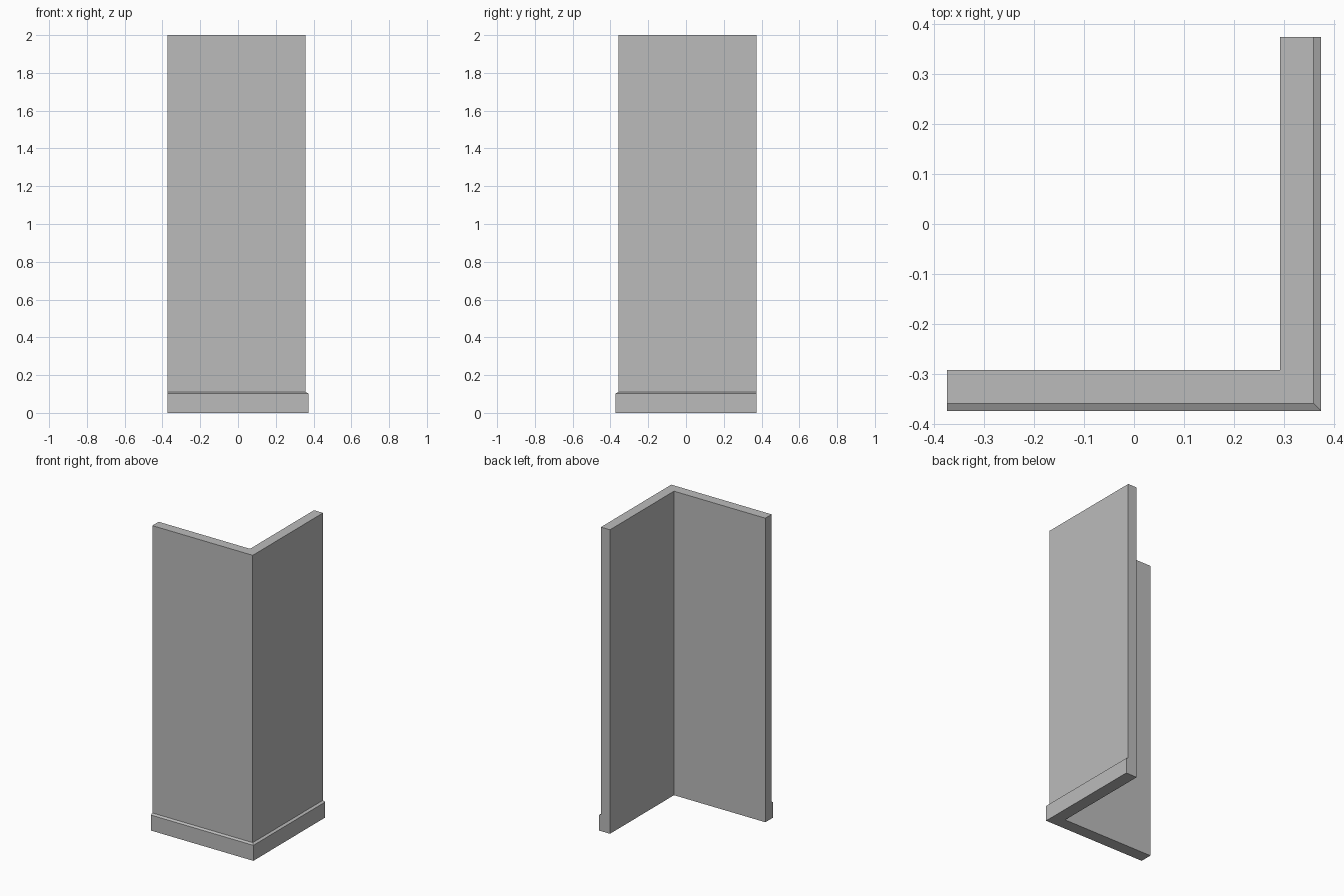
import bpy
import bmesh

cube = bpy.data.objects.get("Cube")
if cube:
    bpy.data.objects.remove(cube, do_unlink=True)

END = 0.373      # open ends of both wall legs
INNER = 0.292    # inside corner
WALL = 0.358     # outer wall face
SKIRT = 0.373    # outer skirting face

# Plain grey plaster
grey = bpy.data.materials.new("plain_grey")
grey.use_nodes = True
colour = (0.5, 0.5, 0.5, 1)
grey.diffuse_color = colour
grey.node_tree.nodes["Principled BSDF"].inputs["Base Color"].default_value = colour


def corner_outline(outer):
    """L-shaped plan whose outer faces sit at the given distance."""
    return [(-END, -outer), (outer, -outer), (outer, END),
            (INNER, END), (INNER, -INNER), (-END, -INNER)]


# Corner wall with a sloped-top skirting along its outer faces
bm = bmesh.new()
levels = [(0, SKIRT), (0.102, SKIRT), (0.11, WALL), (2, WALL)]
rings = [[bm.verts.new((x, y, z)) for x, y in corner_outline(outer)]
         for z, outer in levels]
for low, high in zip(rings, rings[1:]):
    for i in range(len(low)):
        j = (i + 1) % len(low)
        bm.faces.new((low[i], low[j], high[j], high[i]))
bm.faces.new(rings[0][::-1])
bm.faces.new(rings[-1])

# Merge the flat strips on the inside faces and the ends
bmesh.ops.dissolve_limit(bm, angle_limit=0.01, verts=bm.verts, edges=bm.edges)
bmesh.ops.recalc_face_normals(bm, faces=bm.faces)

mesh = bpy.data.meshes.new("corner_wall_with_skirting")
bm.to_mesh(mesh)
bm.free()
mesh.materials.append(grey)
wall = bpy.data.objects.new("corner_wall_with_skirting", mesh)
bpy.context.collection.objects.link(wall)
